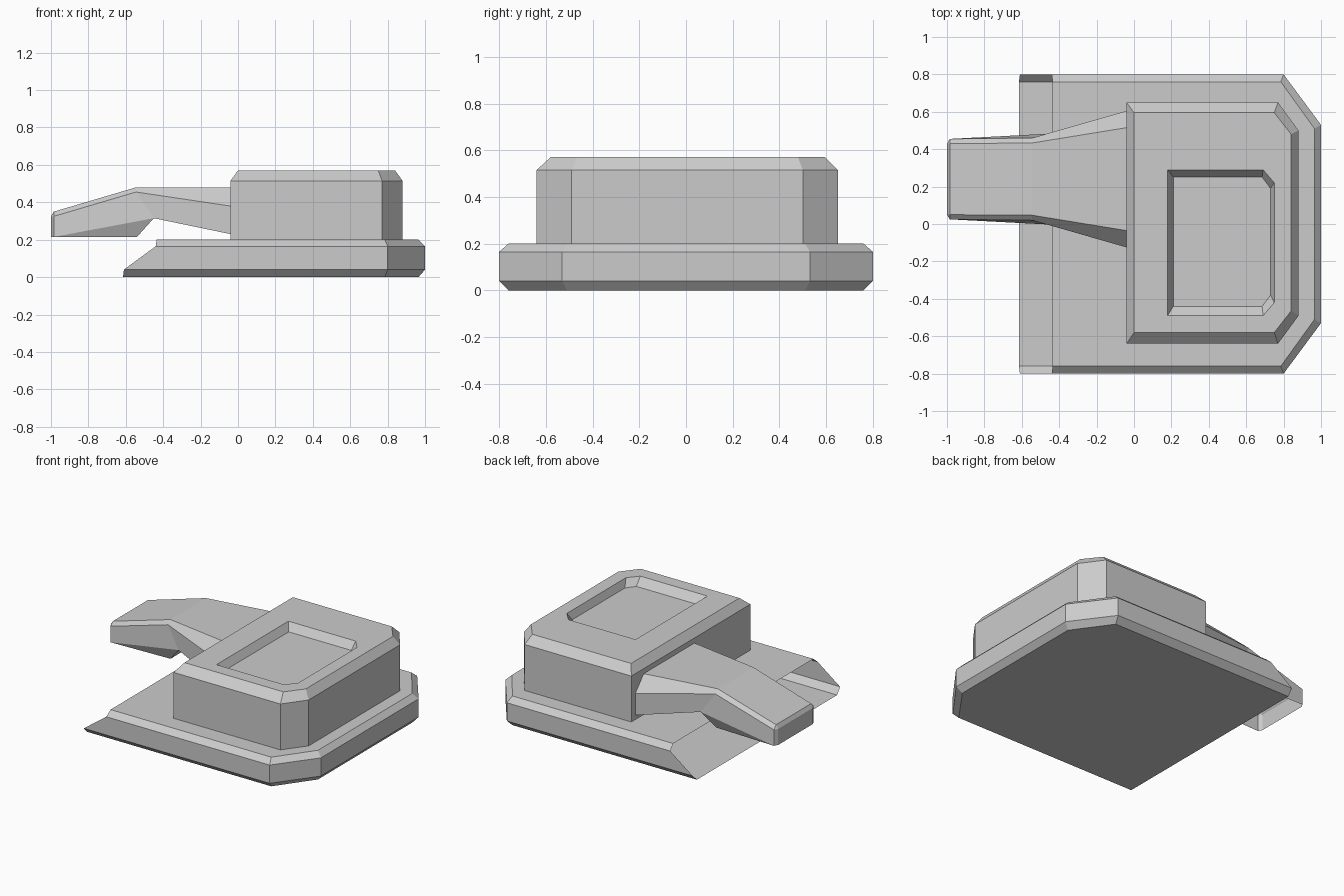
import bpy, bmesh

cube = bpy.data.objects.get("Cube")
if cube:
    bpy.data.objects.remove(cube, do_unlink=True)

# One plain grey for the whole model
GREY = (0.6, 0.6, 0.6, 1)
grey = bpy.data.materials.new("plain grey")
grey.use_nodes = True
grey.diffuse_color = GREY
shader = next(n for n in grey.node_tree.nodes if n.type == 'BSDF_PRINCIPLED')
shader.inputs["Base Color"].default_value = GREY


def finish(name, bm):
    mesh = bpy.data.meshes.new(name)
    bm.to_mesh(mesh)
    bm.free()
    mesh.materials.append(grey)
    obj = bpy.data.objects.new(name, mesh)
    bpy.context.collection.objects.link(obj)
    return obj


def clipped_ring(left, right, y0, y1, cut_x, cut_y, z):
    """Rectangle whose two corners on the +x side are cut off."""
    return [(left, y0, z), (right - cut_x, y0, z), (right, y0 + cut_y, z),
            (right, y1 - cut_y, z), (right - cut_x, y1, z), (left, y1, z)]


def stack(name, rings, cap_bottom=True, open_left=False):
    """Join rings of equal point count from the bottom up, and cap the last."""
    bm = bmesh.new()
    loops = [[bm.verts.new(p) for p in ring] for ring in rings]
    count = len(loops[0])
    for low, high in zip(loops, loops[1:]):
        for i in range(count - 1 if open_left else count):
            j = (i + 1) % count
            bm.faces.new((low[i], low[j], high[j], high[i]))
    bm.faces.new(loops[-1])
    if cap_bottom:
        bm.faces.new(loops[0][::-1])
    return finish(name, bm)


# Base tray: bevelled slab, slanted and open at its -x end
stack("base", [
    clipped_ring(-0.615, 0.965, -0.76, 0.76, 0.18, 0.25, 0),
    clipped_ring(-0.61, 1.0, -0.8, 0.8, 0.2, 0.27, 0.04),
    clipped_ring(-0.44, 1.0, -0.8, 0.8, 0.2, 0.27, 0.165),
    clipped_ring(-0.435, 0.965, -0.76, 0.76, 0.18, 0.25, 0.2),
], open_left=True)

# Upper housing: bevelled block with a sunken panel in its top
stack("housing", [
    clipped_ring(-0.04, 0.88, -0.64, 0.65, 0.11, 0.15, 0.2),
    clipped_ring(-0.04, 0.88, -0.64, 0.65, 0.11, 0.15, 0.515),
    clipped_ring(0, 0.84, -0.58, 0.595, 0.09, 0.115, 0.57),
    clipped_ring(0.18, 0.75, -0.49, 0.29, 0.06, 0.07, 0.57),
    clipped_ring(0.21, 0.73, -0.44, 0.25, 0.045, 0.06, 0.52),
], cap_bottom=False)

# Arm: named points of one half (x, half width, z), mirrored across its middle
ARM_Y = 0.24
points = {
    "tip_low": (-1, 0.19, 0.215), "tip_high": (-1, 0.19, 0.325),
    "top_tip": (-0.985, 0.19, 0.35), "top_bend": (-0.545, 0.193, 0.48),
    "top_root": (-0.04, 0.275, 0.48),
    "side_tip": (-0.985, 0.215, 0.325), "side_bend": (-0.545, 0.22, 0.455),
    "side_root": (-0.04, 0.365, 0.38),
    "low_tip": (-0.985, 0.215, 0.215), "low_bend": (-0.54, 0.2, 0.215),
    "notch": (-0.45, 0.243, 0.315), "low_root": (-0.04, 0.365, 0.23),
}
side_faces = [
    "top_tip top_bend side_bend side_tip", "top_bend top_root side_root side_bend",
    "side_tip side_bend notch low_tip", "low_tip notch low_bend",
    "side_bend side_root low_root notch", "tip_high side_tip top_tip",
    "tip_low low_tip side_tip tip_high",
]
# Strips across the arm; the underside of the tip stays open
cross_strips = ["tip_low tip_high", "tip_high top_tip", "top_tip top_bend",
                "top_bend top_root", "low_bend notch", "notch low_root"]

bm = bmesh.new()
halves = [{k: bm.verts.new((x, ARM_Y + s * w, z)) for k, (x, w, z) in points.items()}
          for s in (-1, 1)]
for half in halves:
    for face in side_faces:
        bm.faces.new([half[k] for k in face.split()])
for strip in cross_strips:
    a, b = strip.split()
    bm.faces.new((halves[0][a], halves[0][b], halves[1][b], halves[1][a]))
bmesh.ops.recalc_face_normals(bm, faces=bm.faces)
finish("arm", bm)
